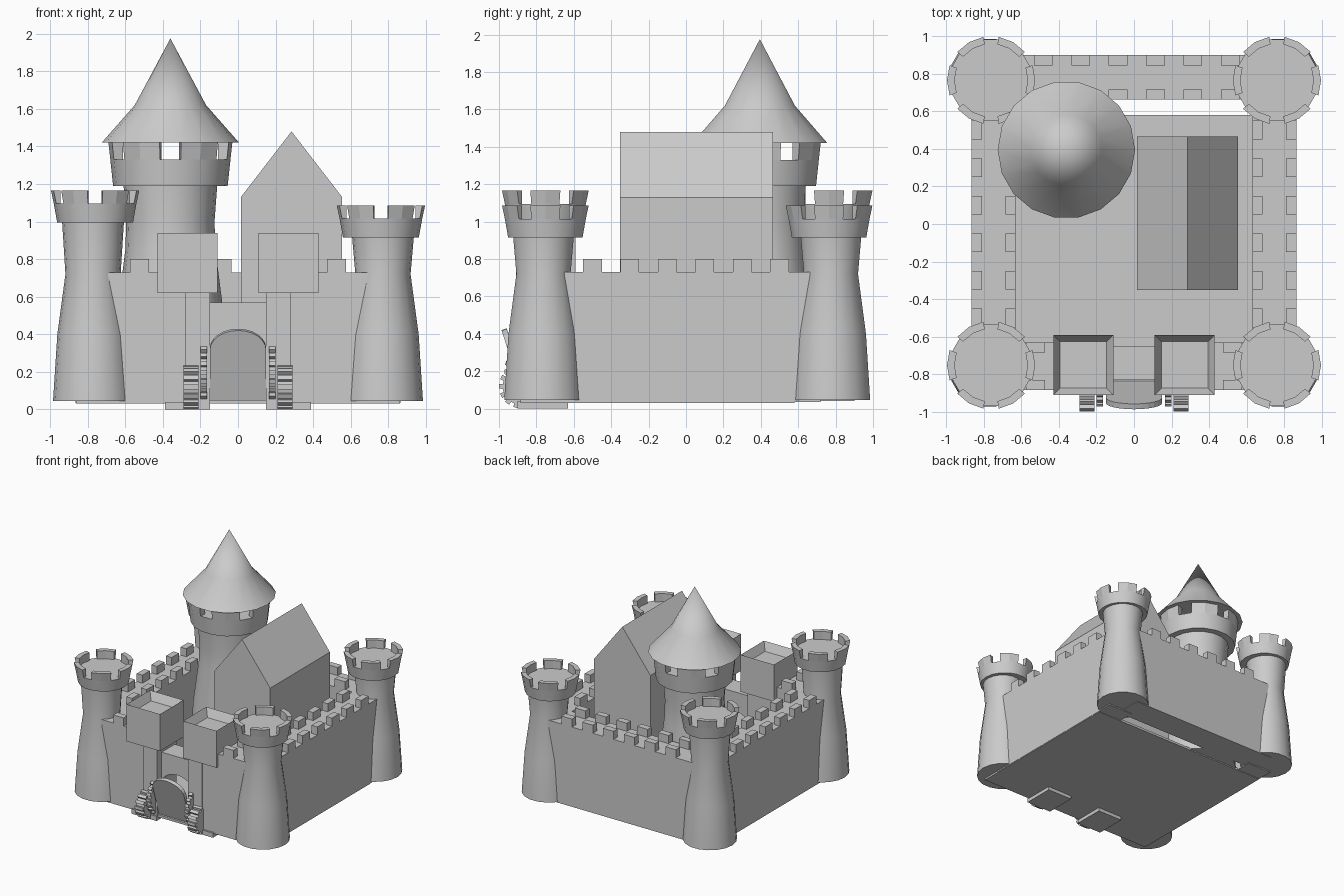
import bpy, bmesh, math
from mathutils import Matrix, Vector

if "Cube" in bpy.data.objects:
    bpy.data.objects.remove(bpy.data.objects["Cube"])

SEG = 18


def finish(name, bm, smooth=False):
    bmesh.ops.recalc_face_normals(bm, faces=bm.faces)
    me = bpy.data.meshes.new(name)
    bm.to_mesh(me)
    bm.free()
    ob = bpy.data.objects.new(name, me)
    bpy.context.collection.objects.link(ob)
    if smooth:
        bpy.ops.object.select_all(action='DESELECT')
        ob.select_set(True)
        bpy.context.view_layer.objects.active = ob
        bpy.ops.object.shade_smooth_by_angle(angle=math.radians(35))
    return ob


def add_box(bm, x0, x1, y0, y1, z0, z1):
    m = Matrix.Translation(((x0 + x1) / 2, (y0 + y1) / 2, (z0 + z1) / 2))
    m = m @ Matrix.Diagonal((abs(x1 - x0), abs(y1 - y0), z1 - z0, 1))
    bmesh.ops.create_cube(bm, size=1, matrix=m)


def boxes(name, *dims):
    bm = bmesh.new()
    for d in dims:
        add_box(bm, *d)
    return finish(name, bm)


def ring(bm, cx, cy, r, z):
    angles = [math.radians(-80 + 360 / SEG * i) for i in range(SEG)]
    return [bm.verts.new((cx + r * math.cos(a), cy + r * math.sin(a), z)) for a in angles]


def lathe(name, cx, cy, profile):
    """Closed turned solid; a zero radius ends in a point."""
    bm = bmesh.new()
    rings = [ring(bm, cx, cy, r, z) for r, z in profile]
    for a, b in zip(rings, rings[1:]):
        for i in range(SEG):
            j = (i + 1) % SEG
            bm.faces.new((a[i], a[j], b[j], b[i]))
    bm.faces.new(rings[0][::-1])
    bm.faces.new(rings[-1])
    bmesh.ops.remove_doubles(bm, verts=bm.verts, dist=1e-5)
    return finish(name, bm, True)


def parapet(name, cx, cy, z0, z1, r0, r1, rin):
    """Six curved merlons, two facets each, one open facet between them."""
    bm = bmesh.new()
    rows = [ring(bm, cx, cy, r, z) for r, z in ((rin, z0), (r0, z0), (r1, z1), (rin, z1))]
    for k in range(0, SEG, 3):
        ids = [(k + n) % SEG for n in range(3)]
        for i, j in zip(ids, ids[1:]):
            for n in range(4):
                p, q = rows[n], rows[(n + 1) % 4]
                bm.faces.new((p[i], p[j], q[j], q[i]))
        for i in (ids[0], ids[2]):
            bm.faces.new([r[i] for r in rows])
    return finish(name, bm)


def prism(name, pts, y0, y1):
    """Outline in x/z extruded along y."""
    bm = bmesh.new()
    f = bm.faces.new([bm.verts.new((x, y0, z)) for x, z in pts])
    ext = bmesh.ops.extrude_face_region(bm, geom=[f])
    vs = [v for v in ext['geom'] if isinstance(v, bmesh.types.BMVert)]
    bmesh.ops.translate(bm, verts=vs, vec=(0, y1 - y0, 0))
    return finish(name, bm)


def gear(name, x0, x1, cy, cz, r, teeth):
    bm = bmesh.new()
    pts = []
    for i in range(teeth):
        for f, rr in ((-.28, r), (.22, r), (.28, r - .02), (.72, r - .02)):
            a = 2 * math.pi * (i + f) / teeth
            pts.append((cy + rr * math.cos(a), cz + rr * math.sin(a)))
    f = bm.faces.new([bm.verts.new((x0, y, z)) for y, z in pts])
    ext = bmesh.ops.extrude_face_region(bm, geom=[f])
    vs = [v for v in ext['geom'] if isinstance(v, bmesh.types.BMVert)]
    bmesh.ops.translate(bm, verts=vs, vec=(x1 - x0, 0, 0))
    return finish(name, bm)


# corner towers: the left pair is taller than the right pair
for sx, zc in ((-1, .995), (1, .915)):
    for sy, cy in ((-1, -.752), (1, .765)):
        lathe("corner_tower_shaft", sx * .772, cy + sy * .01,
              [(.213, .045), (.19, .4), (.147, .72), (.165, zc + .01)])
        lathe("corner_tower_collar", sx * .761, cy, [(.202, zc), (.22, zc + .1)])
        parapet("corner_tower_merlons", sx * .761, cy, zc + .1, zc + .17, .22, .235, .195)

# great tower with flared roof
GX, GY = -.36, .395
lathe("great_tower_shaft", GX, GY, [(.31, .04), (.285, .5), (.24, .85), (.235, 1.0), (.25, 1.2)])
lathe("great_tower_collar", GX, GY, [(.305, 1.19), (.32, 1.33)])
parapet("great_tower_merlons", GX, GY, 1.33, 1.42, .32, .33, .27)
lathe("great_tower_roof", GX, GY, [(.366, 1.42), (.19, 1.62), (0, 1.975)])

# great hall
prism("great_hall", [(.015, .04), (.555, .04), (.555, 1.13), (.285, 1.48), (.015, 1.13)], -.352, .465)

# courtyard and curtain walls
boxes("courtyard", (-.862, .862, -.885, .58, .03, .05))
boxes("back_wall", (-.72, .72, .662, .90, .04, .73))
for s in (-1, 1):
    boxes("side_wall", (s * .63, s * .865, -.72, .72, .035, .73))
    boxes("front_wall", (s * .15, s * .70, -.885, -.63, .03, .73))

# wall merlons along both edges
for i in range(6):
    y, x = -.5 + .2 * i, -.483 + .199 * i
    boxes("back_merlons", (x - .05, x + .05, .845, .90, .73, .80), (x - .05, x + .05, .662, .717, .73, .80))
    for s in (-1, 1):
        boxes("side_merlons", (s * .81, s * .865, y - .05, y + .05, .73, .80),
              (s * .63, s * .685, y - .05, y + .05, .73, .80))
for s in (-1, 1):
    boxes("front_merlons", (s * .475, s * .575, -.885, -.83, .73, .80),
          (s * .475, s * .575, -.685, -.63, .73, .80))

# gatehouse turrets with sunken tops, piers and feet
for s in (-1, 1):
    boxes("gate_foot", (s * .15, s * .39, -.90, -.63, 0, .04))
    boxes("gate_pier", (s * .15, s * .28, -.895, -.63, .02, .63))
    bm = bmesh.new()
    add_box(bm, s * .11, s * .43, -.91, -.59, .62, .94)
    bm.normal_update()
    top = [f for f in bm.faces if f.normal.z > .9]
    bmesh.ops.inset_region(bm, faces=top, thickness=.05)
    bmesh.ops.translate(bm, verts=top[0].verts, vec=(0, 0, -.07))
    finish("gate_turret", bm)

    # winch gears beside the gate
    gear("large_gear", s * .165, s * .20, -.797, .195, .175, 22)
    gear("small_gear", s * .21, s * .29, -.884, .118, .116, 14)

# arched lintel over the gate
arc = [(.15 * math.cos(a), .30 + .11 * math.sin(a)) for a in [math.pi * i / 12 for i in range(13)]]
prism("gate_lintel", [(.15, .57)] + arc + [(-.15, .57)], -.83, -.65)

# drawbridge leaning outward
arc = [(.15 * math.cos(a), .30 + .11 * math.sin(a)) for a in [math.pi * i / 12 for i in range(13)]]
bridge = prism("drawbridge", [(.15, 0)] + arc + [(-.15, 0)], 0, .03)
bridge.location = (0, -.86, .03)
bridge.rotation_euler = (math.radians(18), 0, 0)
